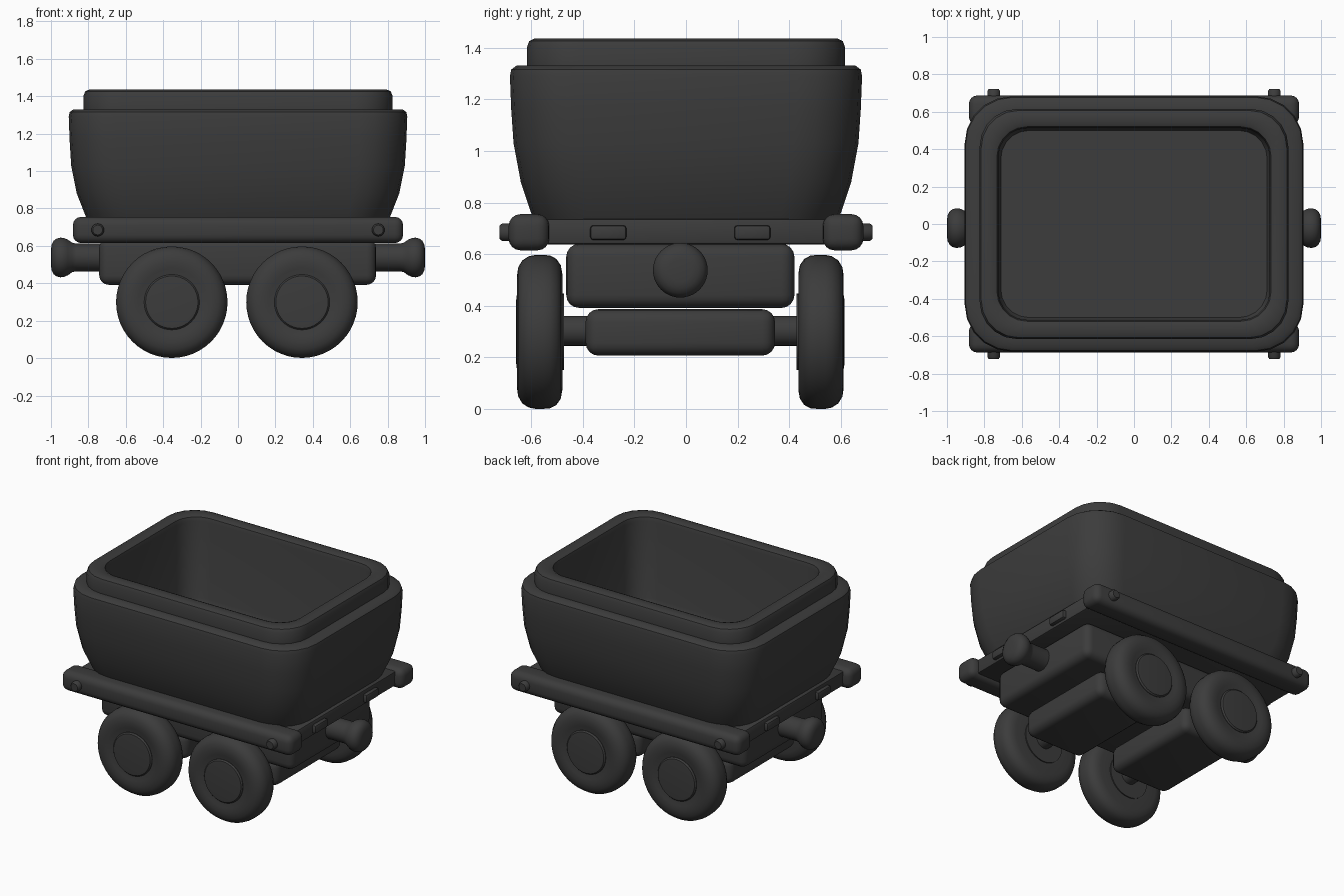
import bpy, bmesh, math
from mathutils import Matrix

if "Cube" in bpy.data.objects:
    bpy.data.objects.remove(bpy.data.objects["Cube"])

iron = bpy.data.materials.new("dark_iron")
iron.diffuse_color = (0.045, 0.045, 0.045, 1)
iron.use_nodes = True
iron.node_tree.nodes["Principled BSDF"].inputs["Base Color"].default_value = iron.diffuse_color
YC = -0.022   # the undercarriage sits slightly off the tub's centre line
XC = -0.006


def finish(name, bm, angle=40):
    bmesh.ops.recalc_face_normals(bm, faces=bm.faces)
    mesh = bpy.data.meshes.new(name)
    bm.to_mesh(mesh)
    bm.free()
    obj = bpy.data.objects.new(name, mesh)
    bpy.context.collection.objects.link(obj)
    mesh.materials.append(iron)
    bpy.ops.object.select_all(action='DESELECT')
    obj.select_set(True)
    bpy.context.view_layer.objects.active = obj
    bpy.ops.object.shade_smooth_by_angle(angle=math.radians(angle))
    return obj


def skin(bm, loops):
    """Bridge equal-length vertex rings and cap both ends."""
    rings = [[bm.verts.new(p) for p in loop] for loop in loops]
    n = len(rings[0])
    for a, b in zip(rings, rings[1:]):
        for i in range(n):
            j = (i + 1) % n
            bm.faces.new((a[i], a[j], b[j], b[i]))
    bm.faces.new(rings[0])
    bm.faces.new(rings[-1])


def box(name, lo, hi, bevel, segments=4):
    bm = bmesh.new()
    size = [h - l for l, h in zip(lo, hi)]
    mid = [(h + l) / 2 for l, h in zip(lo, hi)]
    bmesh.ops.create_cube(bm, size=1, matrix=Matrix.Translation(mid) @ Matrix.Diagonal((*size, 1)))
    bmesh.ops.bevel(bm, geom=bm.edges[:], offset=bevel, segments=segments, profile=0.5, affect='EDGES')
    return finish(name, bm)


def lathe(name, profile, centre, axis, sign=1, n=40):
    """Revolve (distance, radius) pairs around the x or y axis."""
    cx, cy, cz = centre
    loops = []
    for d, r in profile:
        ring = []
        for i in range(n):
            u = r * math.cos(2 * math.pi * i / n)
            v = r * math.sin(2 * math.pi * i / n)
            ring.append((cx + sign * d, cy + u, cz + v) if axis == 'x' else (cx + u, cy + sign * d, cz + v))
        loops.append(ring)
    bm = bmesh.new()
    skin(bm, loops)
    return finish(name, bm)


def rounded_rect(hx, hy, r, z, seg=5):
    pts = []
    for k, (sx, sy) in enumerate(((1, 1), (-1, 1), (-1, -1), (1, -1))):
        for i in range(seg + 1):
            a = math.pi / 2 * (k + i / seg)
            pts.append((sx * (hx - r) + r * math.cos(a), sy * (hy - r) + r * math.sin(a), z))
    return pts


# Tub: outer wall, shoulder, raised rim and hollow inside
tub_rings = [
    (0.80, 0.585, 0.22, 0.73), (0.815, 0.60, 0.23, 0.76), (0.862, 0.64, 0.24, 0.88),
    (0.892, 0.668, 0.25, 1.03), (0.90, 0.677, 0.25, 1.16), (0.905, 0.682, 0.25, 1.29),
    (0.90, 0.677, 0.25, 1.315), (0.88, 0.657, 0.24, 1.33), (0.825, 0.615, 0.20, 1.33),
    (0.825, 0.615, 0.20, 1.405), (0.817, 0.607, 0.20, 1.426), (0.797, 0.587, 0.19, 1.435),
    (0.755, 0.54, 0.17, 1.435), (0.733, 0.52, 0.16, 1.426), (0.725, 0.512, 0.15, 1.40),
    (0.725, 0.512, 0.15, 0.87), (0.712, 0.50, 0.15, 0.84),
]
bm = bmesh.new()
skin(bm, [rounded_rect(*ring) for ring in tub_rings])
finish("tub", bm)

# Platform, side rails and their bolts
box("platform", (-0.83, -0.56, 0.637), (0.83, 0.56, 0.737), 0.012, 2)
for side, s in (("front", -1), ("back", 1)):
    y = sorted((s * 0.53, s * 0.687))
    box(f"{side}_rail", (-0.883, y[0], 0.615), (0.883, y[1], 0.755), 0.045)
    for x in (-0.75, 0.75):
        lathe(f"{side}_rail_bolt", [(0.66, 0.034), (0.712, 0.034), (0.722, 0.026)],
              (x, 0, 0.685), 'y', s, 20)

# Chassis block with end plates and buffers
box("chassis", (-0.742, YC - 0.442, 0.392), (0.738, YC + 0.442, 0.64), 0.05)
buffer_profile = [(0.70, 0.074), (0.865, 0.074), (0.885, 0.078), (0.91, 0.095), (0.93, 0.104),
                  (0.95, 0.106), (0.97, 0.101), (0.985, 0.09), (0.996, 0.07), (1.0, 0.045)]
for end, s in (("left", -1), ("right", 1)):
    lathe(f"{end}_buffer", buffer_profile, (0, YC, 0.538), 'x', s)
    for dy in (-0.279, 0.279):
        x = sorted((s * 0.80, s * 0.855))
        box(f"{end}_end_plate", (x[0], YC + dy - 0.07, 0.655), (x[1], YC + dy + 0.07, 0.712), 0.012, 2)

# Axle boxes, axles and wheels
tyre = [(0.457, 0.15), (0.457, 0.225), (0.463, 0.258), (0.48, 0.283), (0.505, 0.296), (0.53, 0.298),
        (0.562, 0.298), (0.587, 0.293), (0.612, 0.277), (0.628, 0.25), (0.633, 0.215),
        (0.630, 0.18), (0.622, 0.15)]
hub = [(0.45, 0.148), (0.625, 0.148), (0.634, 0.14), (0.636, 0.12)]
for end, s in (("left", -1), ("right", 1)):
    x = XC + s * 0.348
    box(f"{end}_axle_box", (x - 0.225, YC - 0.367, 0.207), (x + 0.225, YC + 0.367, 0.387), 0.05)
    lathe(f"{end}_axle", [(-0.5, 0.058), (0.5, 0.058)], (x, YC, 0.303), 'y', 1, 24)
    for side, t in (("front", -1), ("back", 1)):
        lathe(f"{side}_{end}_wheel", tyre, (x, YC, 0.299), 'y', t, 48)
        lathe(f"{side}_{end}_hub", hub, (x, YC, 0.299), 'y', t, 40)
